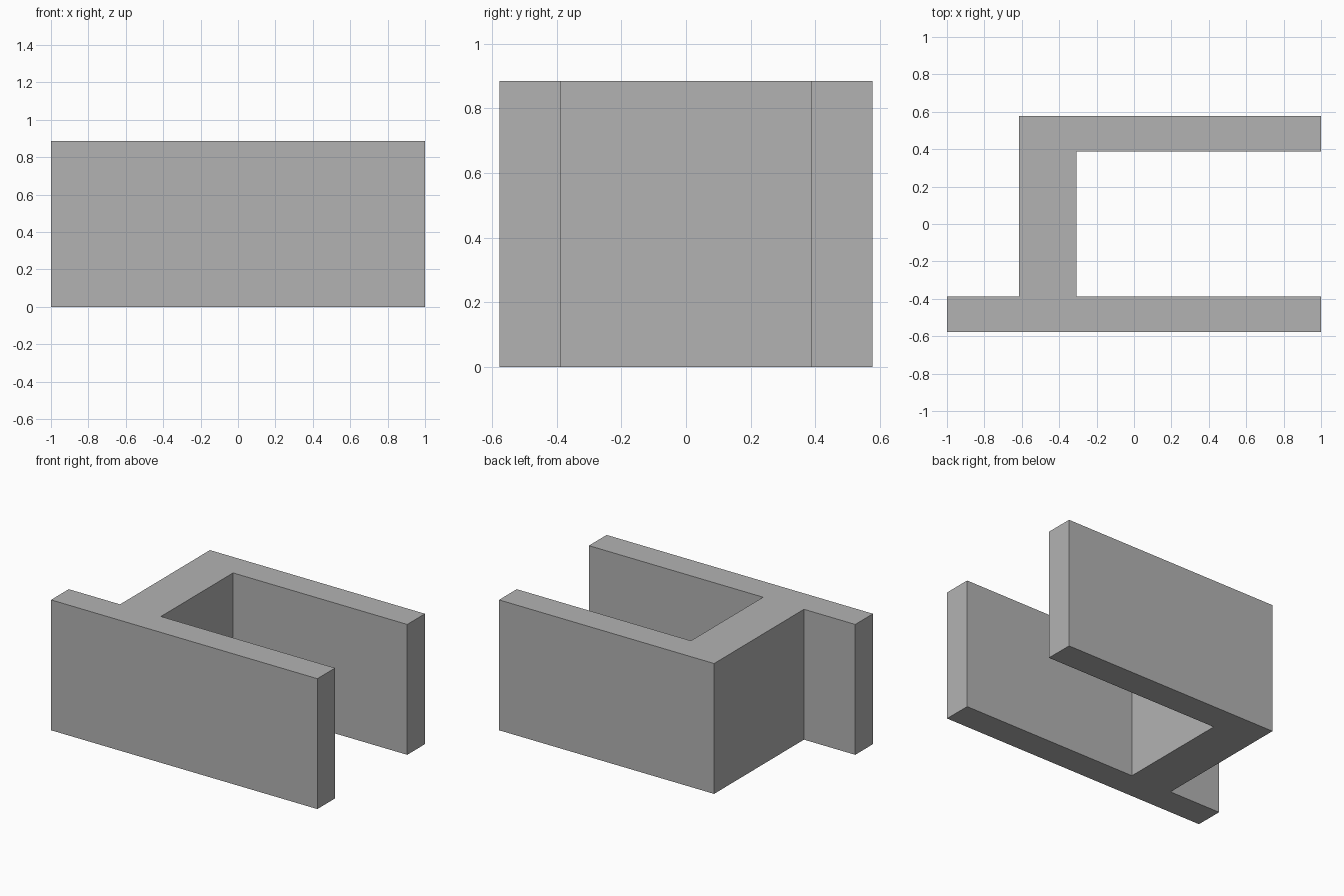
import bpy
import bmesh

cube = bpy.data.objects.get("Cube")
if cube:
    bpy.data.objects.remove(cube, do_unlink=True)

HEIGHT = 0.885
OUTER, INNER = 0.577, 0.387        # half depths outside and inside the walls
WEB_RIGHT, WEB_LEFT = -0.615, -0.308

grey = bpy.data.materials.new("plain_grey")
colour = (0.45, 0.45, 0.45, 1)
grey.diffuse_color = colour
grey.use_nodes = True
grey.node_tree.nodes["Principled BSDF"].inputs["Base Color"].default_value = colour

# Plan outline, counter-clockwise: long front wall, cross wall, shorter back wall
outline = [
    (-1, -OUTER), (1, -OUTER), (1, -INNER), (WEB_LEFT, -INNER),
    (WEB_LEFT, INNER), (1, INNER), (1, OUTER), (WEB_RIGHT, OUTER),
    (WEB_RIGHT, -INNER), (-1, -INNER),
]

# Extrude the outline into one solid block
bm = bmesh.new()
base = bm.faces.new([bm.verts.new((x, y, 0)) for x, y in outline])
result = bmesh.ops.extrude_face_region(bm, geom=[base], use_keep_orig=True)
top = [v for v in result["geom"] if isinstance(v, bmesh.types.BMVert)]
bmesh.ops.translate(bm, verts=top, vec=(0, 0, HEIGHT))
bmesh.ops.recalc_face_normals(bm, faces=bm.faces)

mesh = bpy.data.meshes.new("channel_bracket")
bm.to_mesh(mesh)
bm.free()
mesh.materials.append(grey)
bracket = bpy.data.objects.new("channel_bracket", mesh)
bpy.context.collection.objects.link(bracket)
